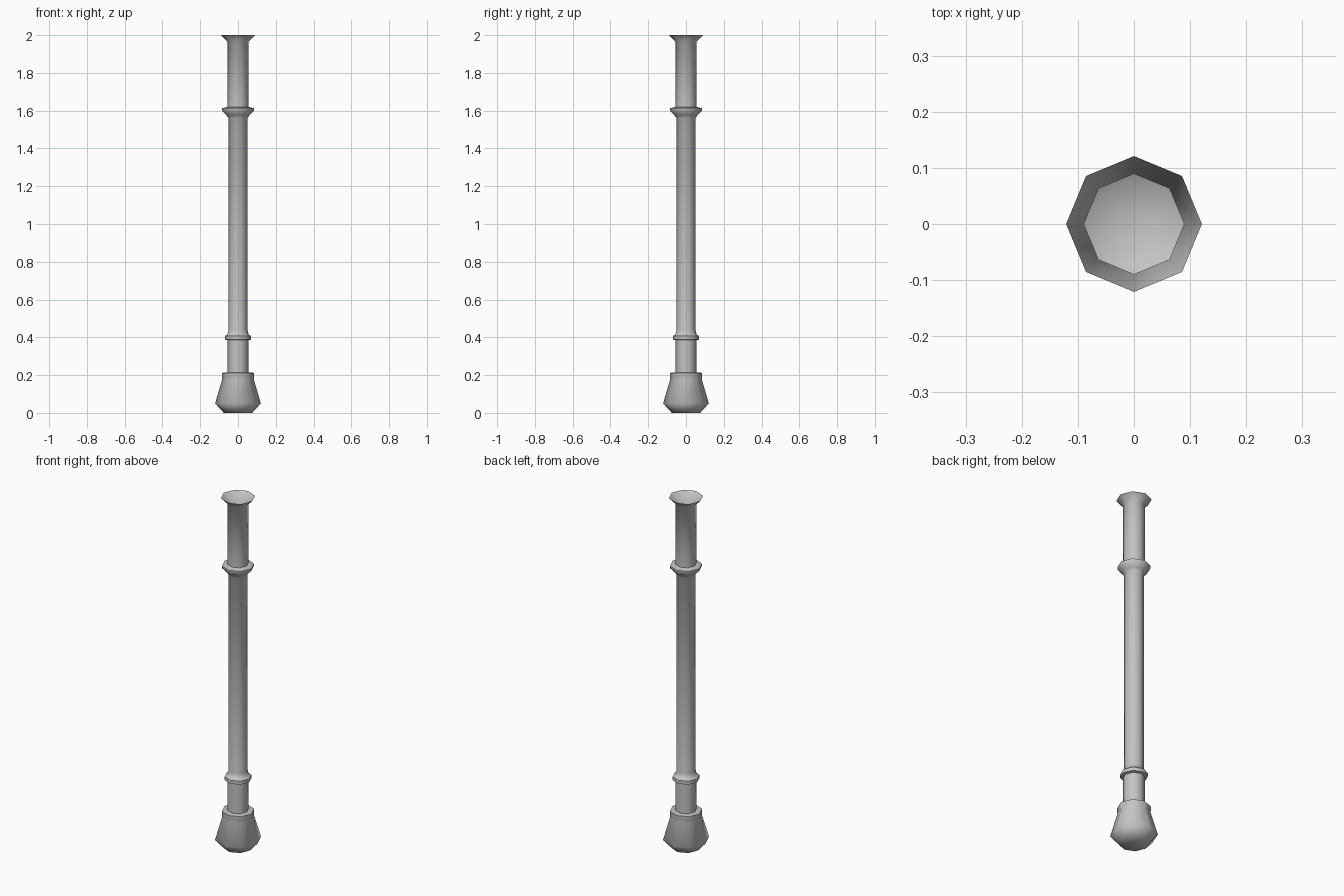
import bpy, bmesh, math

cube = bpy.data.objects.get("Cube")
if cube:
    bpy.data.objects.remove(cube, do_unlink=True)

SIDES = 8

grey = bpy.data.materials.new("plain grey")
grey.use_nodes = True
colour = (0.55, 0.55, 0.55, 1)
grey.diffuse_color = colour
bsdf = grey.node_tree.nodes["Principled BSDF"]
bsdf.inputs["Base Color"].default_value = colour
bsdf.inputs["Roughness"].default_value = 0.8


def lathe(name, profile):
    """Spin a (radius, height) profile into an eight-sided part."""
    bm = bmesh.new()
    verts = [bm.verts.new((r, 0, z)) for r, z in profile]
    edges = [bm.edges.new(pair) for pair in zip(verts, verts[1:])]
    bmesh.ops.spin(bm, geom=verts + edges, cent=(0, 0, 0), axis=(0, 0, 1),
                   angle=math.tau, steps=SIDES, use_merge=False)
    bmesh.ops.remove_doubles(bm, verts=bm.verts, dist=0.0005)
    bmesh.ops.recalc_face_normals(bm, faces=bm.faces)
    mesh = bpy.data.meshes.new(name)
    bm.to_mesh(mesh)
    bm.free()
    mesh.materials.append(grey)
    obj = bpy.data.objects.new(name, mesh)
    bpy.context.collection.objects.link(obj)
    bpy.ops.object.select_all(action="DESELECT")
    obj.select_set(True)
    bpy.context.view_layer.objects.active = obj
    bpy.ops.object.shade_smooth_by_angle(angle=math.radians(60))
    return obj


# One continuous turned column, listed from the foot upwards
foot = [(0, 0), (0.075, 0), (0.121, 0.05), (0.083, 0.18)]
foot_collar = [(0.085, 0.187), (0.085, 0.212), (0.055, 0.215)]
lower_ring = [(0.055, 0.385), (0.07, 0.388), (0.07, 0.408), (0.057, 0.412)]
shaft = [(0.05, 0.44), (0.05, 1.56)]
upper_ring = [(0.06, 1.575), (0.084, 1.6), (0.084, 1.613), (0.055, 1.62)]
flared_top = [(0.055, 1.965), (0.09, 2.0)]
dished_end = [(0, 1.95)]

lathe("column", foot + foot_collar + lower_ring + shaft
      + upper_ring + flared_top + dished_end)
